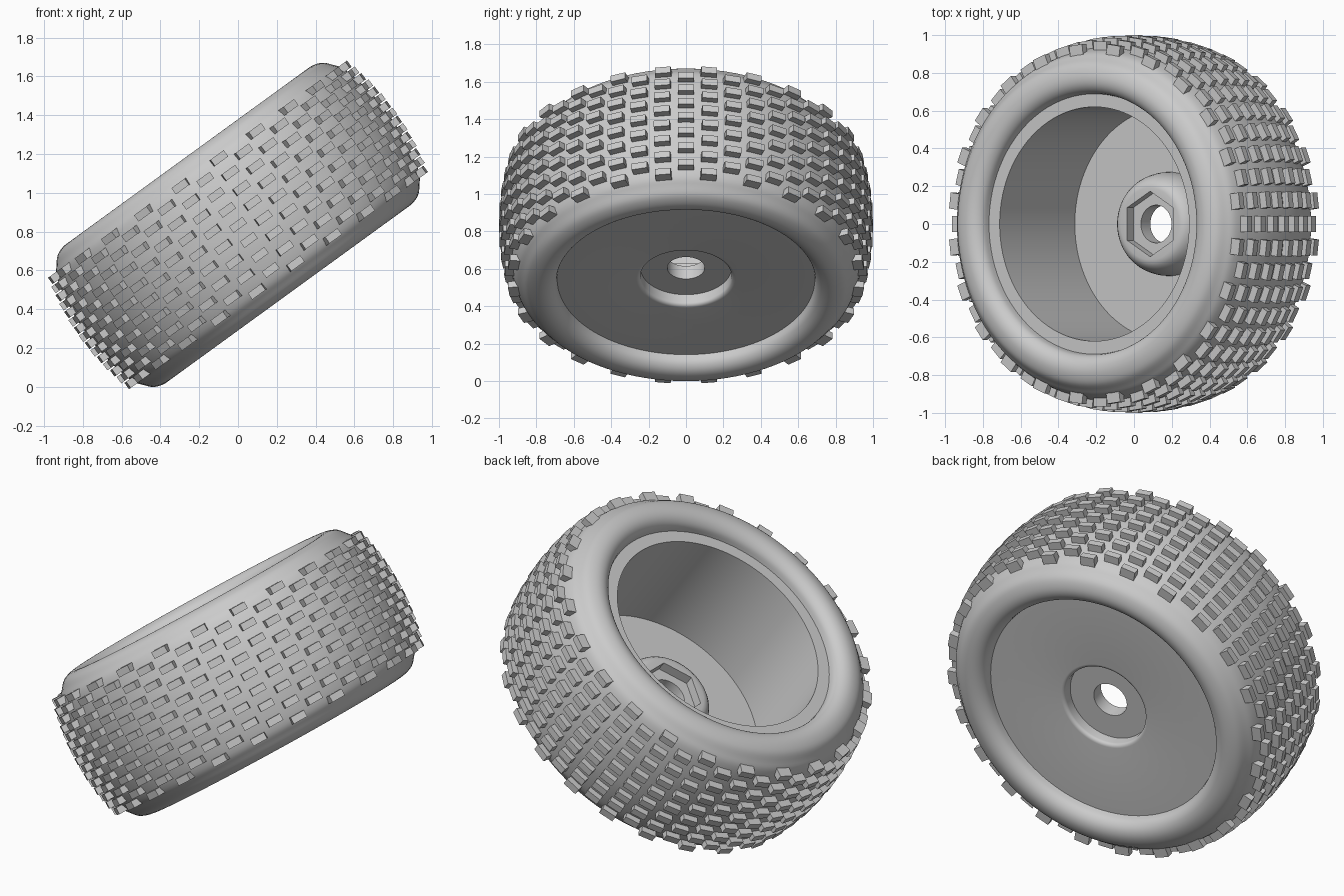
import bpy, bmesh, math
from mathutils import Matrix, Vector

if "Cube" in bpy.data.objects:
    bpy.data.objects.remove(bpy.data.objects["Cube"])

SEGMENTS = 96
# The wheel leans over: local z is the axle
POSE = Matrix.Translation((0, 0, 0.835)) @ Matrix.Rotation(math.radians(-36), 4, 'Y')

grey = bpy.data.materials.new("plain grey")
grey.use_nodes = True
colour = (0.6, 0.6, 0.6, 1)
grey.diffuse_color = colour
grey.node_tree.nodes["Principled BSDF"].inputs["Base Color"].default_value = colour


def add_object(name, bm, smooth=True):
    bmesh.ops.recalc_face_normals(bm, faces=bm.faces)
    mesh = bpy.data.meshes.new(name)
    bm.to_mesh(mesh)
    bm.free()
    mesh.materials.append(grey)
    obj = bpy.data.objects.new(name, mesh)
    bpy.context.collection.objects.link(obj)
    obj.matrix_world = POSE
    if smooth:
        bpy.ops.object.select_all(action='DESELECT')
        obj.select_set(True)
        bpy.context.view_layer.objects.active = obj
        bpy.ops.object.shade_smooth_by_angle(angle=math.radians(30))
    return obj


def hexagon(angle, apothem):
    sector = math.radians(60)
    return apothem / math.cos((angle + sector / 2) % sector - sector / 2)


def lathe(name, profile):
    """Spin a closed profile of (axial, radius, shape) around the axle."""
    bm = bmesh.new()
    rings = []
    for axial, radius, shape in profile:
        ring = []
        for i in range(SEGMENTS):
            a = math.tau * i / SEGMENTS
            r = hexagon(a, radius) if shape == "hex" else radius
            ring.append(bm.verts.new((r * math.cos(a), r * math.sin(a), axial)))
        rings.append(ring)
    for k, ring in enumerate(rings):
        other = rings[(k + 1) % len(rings)]
        for i in range(SEGMENTS):
            j = (i + 1) % SEGMENTS
            bm.faces.new((ring[i], ring[j], other[j], other[i]))
    return add_object(name, bm)


def smooth_path(points, steps=4):
    """Catmull-Rom curve through the points."""
    pts = [Vector(p) for p in points]
    pts = [2 * pts[0] - pts[1]] + pts + [2 * pts[-1] - pts[-2]]
    path = []
    for a, b, c, d in zip(pts, pts[1:], pts[2:], pts[3:]):
        for s in range(steps):
            t = s / steps
            path.append(0.5 * (2 * b + (c - a) * t + (2 * a - 5 * b + 4 * c - d) * t ** 2
                               + (3 * b - a - 3 * c + d) * t ** 3))
    return path + [pts[-2]]


# Tyre: half section from bead to crown, mirrored to the other side
half = smooth_path([(0.35, 0.688), (0.40, 0.70), (0.432, 0.735), (0.44, 0.785),
                    (0.421, 0.842), (0.38, 0.88), (0.335, 0.912), (0.24, 0.938),
                    (0.12, 0.957), (0, 0.962)])
section = [(p.x, p.y, "round") for p in half]
section += [(-x, r, s) for x, r, s in reversed(section[:-1])]
lathe("tyre", section)

# Rim: lip, deep bowl, domed hub with a hexagonal socket, and a recessed outer disc
dome = []
for i in range(9):
    a = math.pi / 2 * i / 8
    dome.append((-0.32 + 0.175 * math.sin(a), 0.19 + 0.085 * math.cos(a), "round"))
rim = [(0.357, 0.692, "round"), (0.357, 0.62, "round"), (-0.32, 0.62, "round")]
rim += dome
rim += [(-0.145, 0.15, "hex"), (-0.20, 0.15, "hex"), (-0.20, 0.10, "round"),
        (-0.285, 0.10, "round"), (-0.285, 0.243, "round")]
for i in range(6):
    a = math.pi / 2 * i / 5
    rim.append((-0.335 - 0.02 * math.sin(a), 0.265 - 0.022 * math.cos(a), "round"))
rim.append((-0.357, 0.692, "round"))
lathe("rim", rim)

# Tread: staggered columns of small blocks following the crown
bm = bmesh.new()
COLUMNS, PITCH, HEIGHT = 48, 0.0957, 0.07
for column in range(COLUMNS):
    turn = Matrix.Rotation(math.tau * column / COLUMNS, 4, 'Z')
    count = 8 if column % 2 else 7
    for row in range(count):
        axial = (row - (count - 1) / 2) * PITCH
        top = 1.0 - 0.045 * (axial / 0.335) ** 2
        place = Matrix.Translation((top - HEIGHT / 2, 0, axial))
        size = Matrix.Diagonal((HEIGHT, 0.085, 0.04, 1))
        bmesh.ops.create_cube(bm, size=1, matrix=turn @ place @ size)
add_object("tread_blocks", bm, smooth=False)
